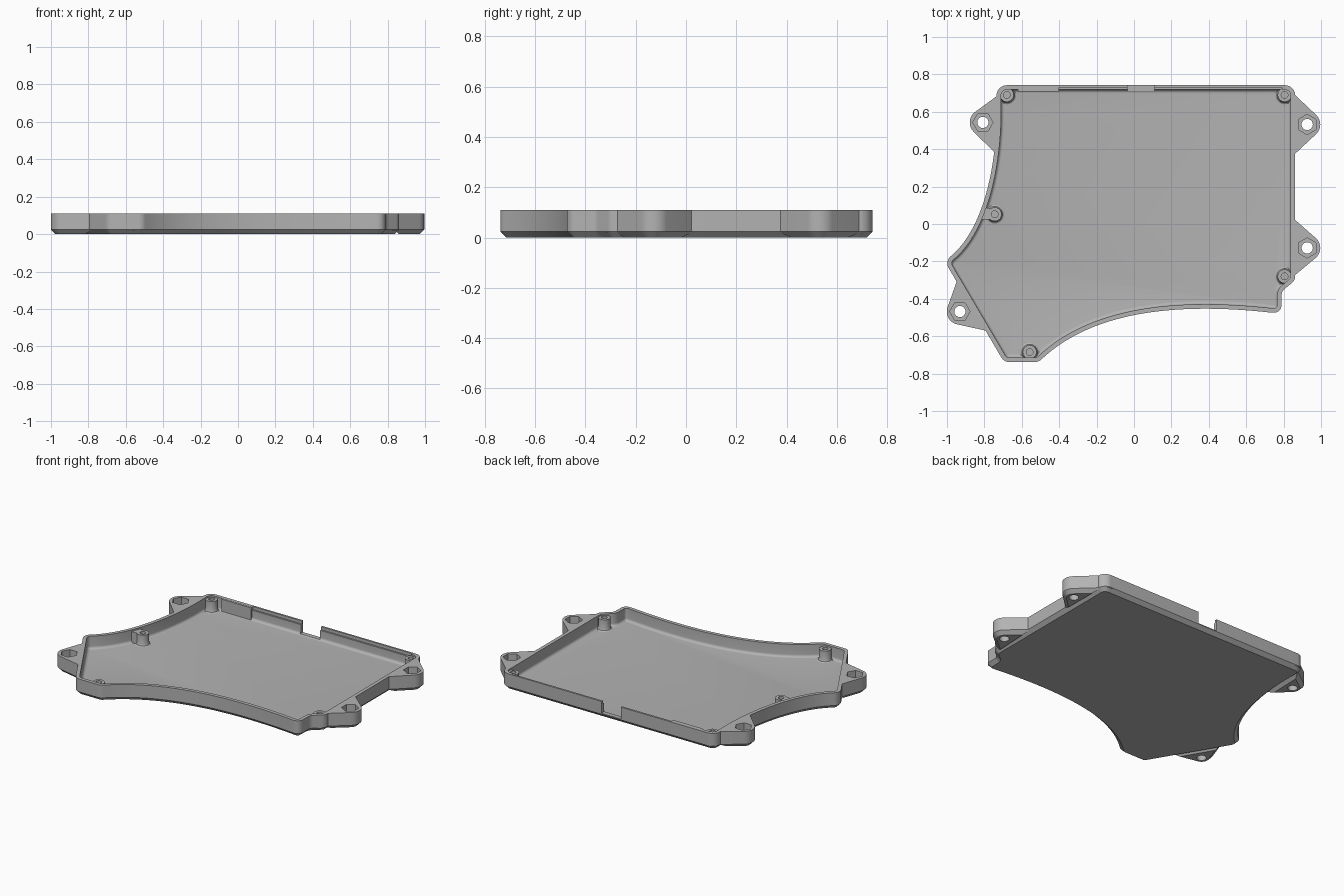
import bpy, bmesh, math
from mathutils import Vector
from mathutils.geometry import interpolate_bezier, convex_hull_2d

if "Cube" in bpy.data.objects:
    bpy.data.objects.remove(bpy.data.objects["Cube"])

TOP, FLOOR, WALL, CHAMFER = 0.11, 0.025, 0.024, 0.024

grey = bpy.data.materials.new("matte grey")
grey.use_nodes = True
colour = (0.45, 0.45, 0.45, 1)
grey.diffuse_color = colour
grey.node_tree.nodes["Principled BSDF"].inputs["Base Color"].default_value = colour


def bezier(a, b, c, d, n=40):
    pts = interpolate_bezier(*[Vector((*p, 0)) for p in (a, b, c, d)], n)
    return [(p.x, p.y, 0) for p in pts]


def rounded(corners, steps=8):
    """Round each (x, y, radius) corner of a closed outline."""
    out = []
    for i, (x, y, r) in enumerate(corners):
        p = Vector((x, y))
        if not r:
            out.append(p)
            continue
        u = (Vector(corners[i - 1][:2]) - p).normalized()
        v = (Vector(corners[(i + 1) % len(corners)][:2]) - p).normalized()
        half = u.angle(v) / 2
        centre = p + (u + v).normalized() * r / math.sin(half)
        a = p + u * r / math.tan(half) - centre
        b = p + v * r / math.tan(half) - centre
        for k in range(steps + 1):
            t = k / steps
            out.append(centre + (a * (1 - t) + b * t).normalized() * r)
    return out


def inset(pts, d):
    """Move a counter-clockwise outline inwards by d."""
    out = []
    for i, p in enumerate(pts):
        e1 = (p - pts[i - 1]).normalized()
        e2 = (pts[(i + 1) % len(pts)] - p).normalized()
        n1, n2 = Vector((-e1.y, e1.x)), Vector((-e2.y, e2.x))
        out.append(p + (n1 + n2) * d / (1 + n1.dot(n2)))
    return out


def circle(x, y, r, n=32, turn=0.0):
    angles = [math.tau * i / n + turn for i in range(n)]
    return [Vector((x + r * math.cos(a), y + r * math.sin(a))) for a in angles]


def loft(name, rings):
    """Closed solid through (outline, height) rings of equal point count."""
    bm = bmesh.new()
    loops = [[bm.verts.new((p.x, p.y, z)) for p in pts] for pts, z in rings]
    for a, b in zip(loops, loops[1:]):
        for i in range(len(a)):
            j = (i + 1) % len(a)
            bm.faces.new((a[i], a[j], b[j], b[i]))
    bm.faces.new(loops[0][::-1])
    bm.faces.new(loops[-1])
    bmesh.ops.recalc_face_normals(bm, faces=bm.faces)
    mesh = bpy.data.meshes.new(name)
    bm.to_mesh(mesh)
    bm.free()
    mesh.materials.append(grey)
    ob = bpy.data.objects.new(name, mesh)
    bpy.context.collection.objects.link(ob)
    return ob


def box(name, x0, x1, y0, y1, z0, z1):
    pts = [Vector(p) for p in ((x0, y0), (x1, y0), (x1, y1), (x0, y1))]
    return loft(name, [(pts, z0), (pts, z1)])


def activate(ob):
    bpy.ops.object.select_all(action='DESELECT')
    ob.select_set(True)
    bpy.context.view_layer.objects.active = ob


def cut(ob, cutter):
    activate(ob)
    mod = ob.modifiers.new("cut", 'BOOLEAN')
    mod.operation, mod.solver, mod.object = 'DIFFERENCE', 'EXACT', cutter
    bpy.ops.object.modifier_apply(modifier=mod.name)
    bpy.data.objects.remove(cutter)


def smooth(ob):
    activate(ob)
    bpy.ops.object.shade_smooth_by_angle(angle=math.radians(30))


# Tray outline, clockwise from the back right corner, then reversed
outline = rounded(
    [(0.862, 0.742, 0.055), (0.862, -0.3, 0.05), (0.79, -0.36, 0.04), (0.788, -0.475, 0.04)]
    + bezier((0.735, -0.474), (0.25, -0.42), (-0.2, -0.46), (-0.48, -0.71))
    + [(-0.51, -0.738, 0.05), (-0.695, -0.738, 0.05), (-1.012, -0.2, 0.05)]
    + bezier((-0.96, -0.155), (-0.82, -0.02), (-0.745, 0.25), (-0.735, 0.55))
    + [(-0.735, 0.742, 0.055)])[::-1]

# Tray: chamfered underside, thin wall, filleted floor
FILLET = 0.018
rings = [(inset(outline, CHAMFER), 0), (outline, CHAMFER), (outline, TOP)]
for k in range(6):
    a = math.pi / 2 * k / 5
    if k == 0:
        rings.append((inset(outline, WALL), TOP))
    rings.append((inset(outline, WALL + FILLET * (1 - math.cos(a))),
                  FLOOR + FILLET * (1 - math.sin(a))))
tray = loft("tray", rings)
cut(tray, box("notch_cutter", -0.035, 0.11, 0.69, 0.8, 0.03, 0.2))
for x0, x1 in ((-0.4, -0.035), (0.11, 0.79)):
    cut(tray, box("ledge_cutter", x0, x1, 0.7, 0.729, 0.09, 0.2))
smooth(tray)

# Thicker pad on the inside of the back wall
box("back_wall_pad", -0.62, -0.4, 0.708, 0.73, 0.02, TOP - 0.001)

# Mounting ears: hole centre, two roots on the wall, hexagon turn
ears = {
    "left_back_ear": ((0.926, 0.532), (0.85, 0.7), (0.85, 0.365), 30),
    "left_front_ear": ((0.926, -0.128), (0.85, 0.032), (0.835, -0.295), 30),
    "right_back_ear": ((-0.808, 0.543), (-0.725, 0.69), (-0.733, 0.37), 0),
    "right_front_ear": ((-0.931, -0.468), (-0.94, -0.285), (-0.77, -0.575), 0),
}
for name, (c, root_a, root_b, turn) in ears.items():
    pts = circle(*c, 0.07, 48) + [Vector(root_a), Vector(root_b)]
    hull = [pts[i] for i in convex_hull_2d(pts)]
    area = sum(hull[i - 1].cross(hull[i]) for i in range(len(hull)))
    if area < 0:
        hull.reverse()
    ear = loft(name, [(inset(hull, CHAMFER), 0), (hull, CHAMFER), (hull, TOP)])
    hexagon = circle(*c, 0.054, 6, math.radians(turn))
    cut(ear, loft("nut_cutter", [(hexagon, 0.05), (hexagon, 0.2)]))
    bore = circle(*c, 0.03)
    cut(ear, loft("bolt_cutter", [(bore, -0.1), (bore, 0.2)]))
    smooth(ear)

# Screw posts with a flared foot and a blind hole
posts = {
    "right_back_post": (-0.68, 0.69), "left_back_post": (0.805, 0.69),
    "right_middle_post": (-0.745, 0.052), "left_front_post": (0.805, -0.28),
    "right_front_post": (-0.558, -0.685),
}
profile = [(0.05, 0.02), (0.05, FLOOR), (0.042, 0.03), (0.037, 0.042),
           (0.037, 0.1), (0.018, 0.1), (0.018, 0.035)]
for name, (x, y) in posts.items():
    smooth(loft(name, [(circle(x, y, r), z) for r, z in profile]))

# Web joining the middle post to the side wall
box("post_web", -0.812, -0.77, 0.025, 0.085, 0.02, 0.1)
